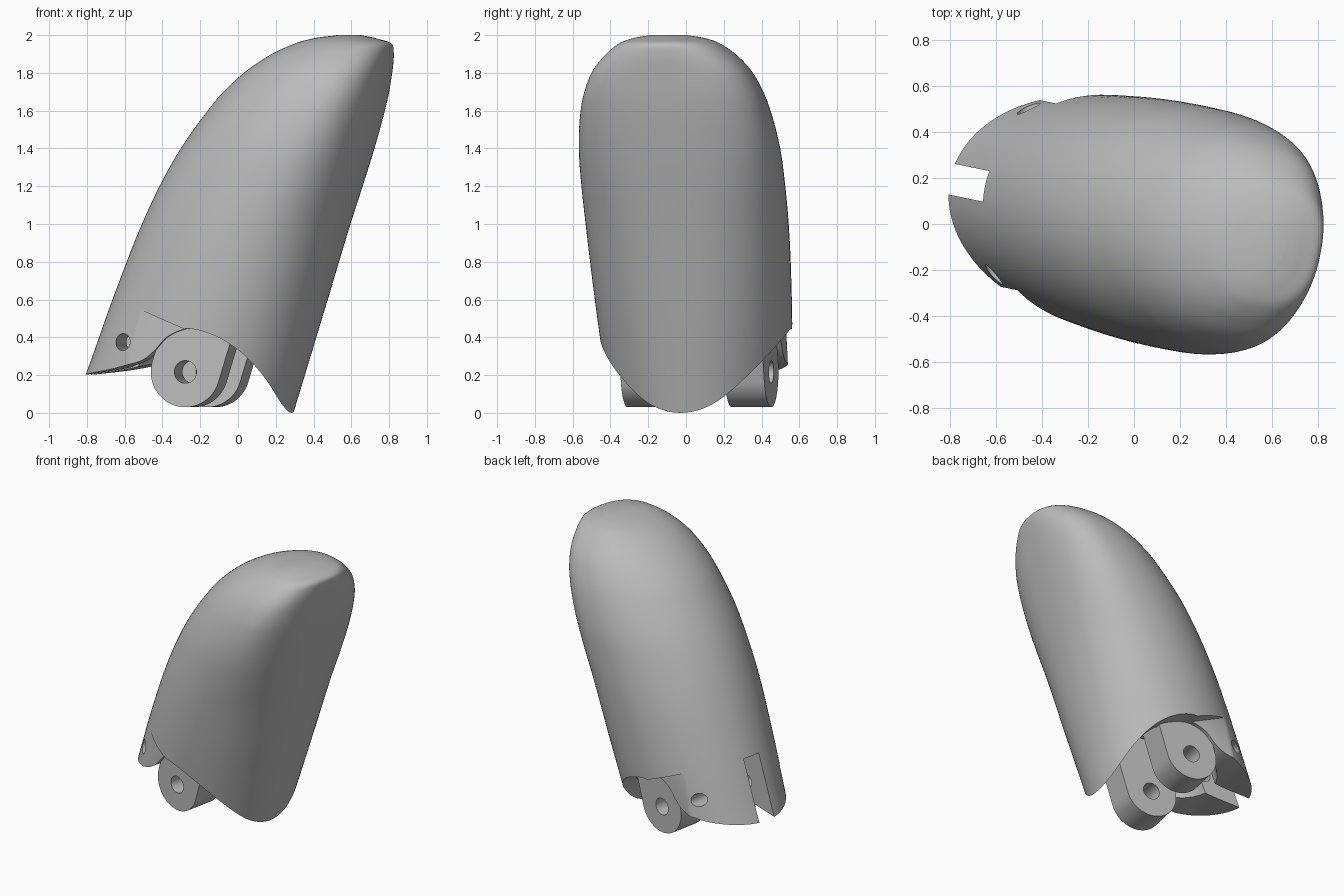
import bpy, bmesh, math
from mathutils import Matrix, Vector

if "Cube" in bpy.data.objects:
    bpy.data.objects.remove(bpy.data.objects["Cube"])

# The part is symmetric about a vertical plane, turned slightly about z
PLACE = Matrix.Translation((0, 0.03, 0)) @ Matrix.Rotation(math.radians(-11.75), 4, 'Z')
HINGE = Vector((-0.204, 0.217))
LEAN = math.radians(17)
FLAT = 0.415

grey = bpy.data.materials.new("plain_grey")
grey.use_nodes = True
grey.diffuse_color = (0.5, 0.5, 0.5, 1)
grey.node_tree.nodes["Principled BSDF"].inputs["Base Color"].default_value = grey.diffuse_color


def finish(name, bm):
    bmesh.ops.recalc_face_normals(bm, faces=bm.faces)
    mesh = bpy.data.meshes.new(name)
    bm.to_mesh(mesh)
    bm.free()
    mesh.materials.append(grey)
    ob = bpy.data.objects.new(name, mesh)
    ob.matrix_world = PLACE
    bpy.context.collection.objects.link(ob)
    return ob


def spline(points, steps):
    """Smooth curve through unevenly spaced points of any dimension."""
    pts = [Vector(p) for p in points]
    gaps = [(b - a).length for a, b in zip(pts, pts[1:])]
    slopes = [(b - a) / g for a, b, g in zip(pts, pts[1:], gaps)]
    tangents = [slopes[0]]
    for i in range(1, len(slopes)):
        tangents.append((slopes[i - 1] * gaps[i] + slopes[i] * gaps[i - 1]) / (gaps[i - 1] + gaps[i]))
    tangents.append(slopes[-1])
    out = []
    for i, gap in enumerate(gaps):
        for k in range(steps):
            t = k / steps
            ease = t * t * (3 - 2 * t)
            out.append(pts[i].lerp(pts[i + 1], ease)
                       + gap * t * (1 - t) * ((1 - t) * tangents[i] - t * tangents[i + 1]))
    return out + [pts[-1]]


def prism(name, outline, v0, v1):
    """Extrude a side profile across the part."""
    bm = bmesh.new()
    face = bm.faces.new([bm.verts.new((u, v0, z)) for u, z in outline])
    new = bmesh.ops.extrude_face_region(bm, geom=[face])["geom"]
    moved = [g for g in new if isinstance(g, bmesh.types.BMVert)]
    bmesh.ops.translate(bm, verts=moved, vec=(0, v1 - v0, 0))
    return finish(name, bm)


def circle(center, radius, start=0, sweep=math.tau, count=48):
    return [center + radius * Vector((math.cos(start + sweep * i / count),
                                      math.sin(start + sweep * i / count))) for i in range(count)]


def cut(ob, cutter):
    mod = ob.modifiers.new("cut", 'BOOLEAN')
    mod.operation, mod.solver, mod.object = 'DIFFERENCE', 'EXACT', cutter
    bpy.context.view_layer.objects.active = ob
    bpy.ops.object.modifier_apply(modifier=mod.name)
    bpy.data.objects.remove(cutter)


def loft(name, rings, back_wall=0.0, front_wall=0.0, side_wall=0.0, count=96):
    """Stack egg-shaped sections: round at the back, flatter on the pad side."""
    bm = bmesh.new()
    loops = []
    for z, back, front, wide, half, square in rings:
        loop = []
        for i in range(count):
            c, s = math.cos(math.tau * i / count), math.sin(math.tau * i / count)
            power = 2 / square if c > 0 else 1
            reach = front - wide - front_wall if c > 0 else wide - back - back_wall
            u = wide + math.copysign(abs(c)**power, c) * reach
            v = math.copysign(abs(s)**power, s) * (half - side_wall)
            loop.append(bm.verts.new((u, v, z)))
        loops.append(loop)
    for low, high in zip(loops, loops[1:]):
        for i in range(count):
            j = (i + 1) % count
            bm.faces.new((low[i], low[j], high[j], high[i]))
    bm.faces.new(loops[0])
    bm.faces.new(loops[-1])
    return finish(name, bm)


# Fingertip body: height, back, front, widest position, half width, pad squareness
stations = [
    (-.1, -.94, .26, -.26, .465, 2), (.2, -.817, .35, -.18, .49, 2.1),
    (.6, -.67, .47, -.04, .517, 2.2), (1, -.51, .588, .12, .534, 2.3),
    (1.2, -.415, .65, .22, .536, 2.4), (1.4, -.3, .71, .32, .53, 2.5),
    (1.6, -.155, .765, .42, .5, 2.6), (1.7, -.07, .788, .46, .471, 2.7),
    (1.8, .04, .808, .5, .425, 2.7), (1.9, .19, .825, .53, .34, 2.6),
    (1.95, .3, .822, .56, .275, 2.5), (1.98, .4, .75, .58, .205, 2.3),
    (2, .54, .66, .6, .1, 2)]
rings = spline(stations, 5)
body = loft("fingertip_shell", rings)

# Hollow at the base
low_rings = [r for r in rings if r[0] < 0.62]
low_rings[0][0] = -0.2
cut(body, loft("cavity", low_rings, 0.24, 0.08, 0.12))

# Curved lower edge with a tail at the back
edge = spline([(-1, .17), (-.82, .2), (-.53, .25), (-.42, .285), (-.37, .325), (-.3, .4),
               (-.19, .445), (-.05, .42), (.1, .33), (.2, .21), (.29, 0), (.37, -.2)], 5)
cut(body, prism("edge_cutter", edge + [Vector((.37, -.5)), Vector((-1, -.5))], -1, 1))

# Flat sides beside the hinge
for side in (-1, 1):
    cut(body, prism("flat_cutter", [(-1, .77), (-.1, .41), (-.1, 0), (-1, 0)], side * FLAT, side))

# Cross hole and slot in the tail
cut(body, prism("screw_cutter", circle(Vector((-.545, .375)), .045), -1, 1))
cut(body, prism("slot_cutter", [(-1, 0), (-.45, 0), (-.45, .62), (-1, .62)], -.068, .068))

# Pair of hinge lugs
parts = [body]
rise = 0.45 * Vector((math.sin(LEAN), math.cos(LEAN)))
for side, label in ((-1, "right"), (1, "left")):
    arc = circle(HINGE, .187, math.pi - LEAN, math.pi, 32)
    arc.append(HINGE + .187 * Vector((math.cos(LEAN), -math.sin(LEAN))))
    lug = prism(label + "_hinge_lug", arc + [arc[-1] + rise, arc[0] + rise], side * .175, side * .388)
    cut(lug, prism("pin_cutter", circle(HINGE, .06), side * .1, side * .6))
    parts.append(lug)

# Smooth shading with crisp edges
bpy.ops.object.select_all(action='DESELECT')
for ob in parts:
    ob.select_set(True)
bpy.context.view_layer.objects.active = body
bpy.ops.object.shade_smooth_by_angle(angle=math.radians(35))
